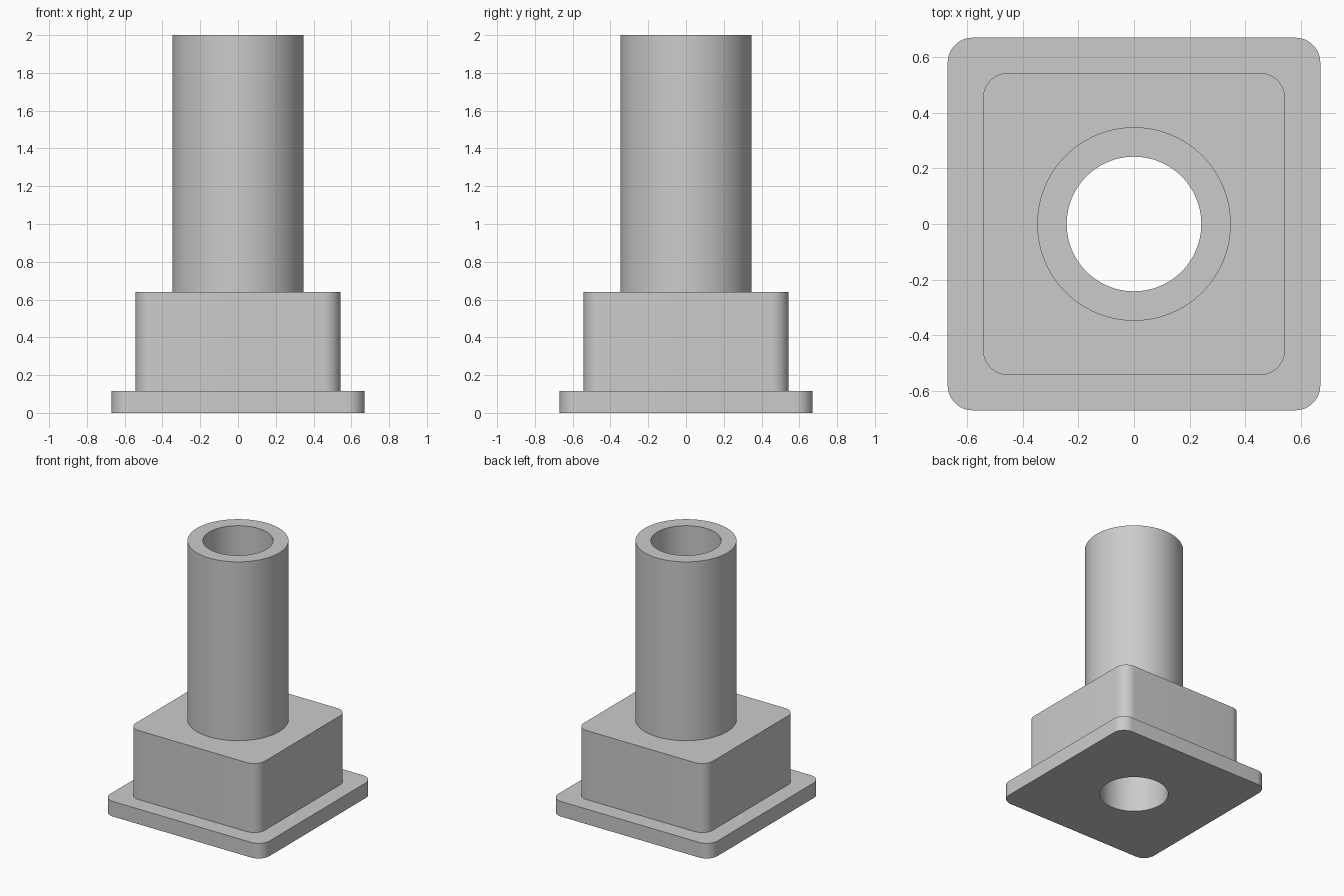
import bpy, bmesh, math

cube = bpy.data.objects.get("Cube")
if cube:
    bpy.data.objects.remove(cube, do_unlink=True)

BORE = 0.242

grey = bpy.data.materials.new("plain grey")
grey.use_nodes = True
colour = (0.6, 0.6, 0.6, 1)
grey.diffuse_color = colour
grey.node_tree.nodes["Principled BSDF"].inputs["Base Color"].default_value = colour


def circle(radius, steps=96):
    return [(radius * math.cos(math.tau * i / steps),
             radius * math.sin(math.tau * i / steps)) for i in range(steps)]


def rounded_square(half, radius, steps=12):
    points = []
    for corner, (sx, sy) in enumerate([(1, 1), (-1, 1), (-1, -1), (1, -1)]):
        for i in range(steps + 1):
            a = (corner + i / steps) * math.pi / 2
            points.append((sx * (half - radius) + radius * math.cos(a),
                           sy * (half - radius) + radius * math.sin(a)))
    return points


def bored_prism(name, outline, bottom, top):
    """Extrude an outline with the round bore running through it."""
    bm = bmesh.new()
    edges = []
    for loop in (outline, circle(BORE)):
        verts = [bm.verts.new((x, y, bottom)) for x, y in loop]
        edges += [bm.edges.new((v, verts[i - 1])) for i, v in enumerate(verts)]
    bmesh.ops.triangle_fill(bm, edges=edges, use_beauty=True, normal=(0, 0, 1))
    extruded = bmesh.ops.extrude_face_region(bm, geom=bm.faces[:], use_keep_orig=True)
    raised = [g for g in extruded["geom"] if isinstance(g, bmesh.types.BMVert)]
    bmesh.ops.translate(bm, verts=raised, vec=(0, 0, top - bottom))
    bmesh.ops.recalc_face_normals(bm, faces=bm.faces[:])
    mesh = bpy.data.meshes.new(name)
    bm.to_mesh(mesh)
    bm.free()
    mesh.materials.append(grey)
    obj = bpy.data.objects.new(name, mesh)
    bpy.context.collection.objects.link(obj)
    bpy.ops.object.select_all(action="DESELECT")
    obj.select_set(True)
    bpy.context.view_layer.objects.active = obj
    bpy.ops.object.shade_smooth_by_angle(angle=math.radians(30))


# Flange, square body and tube, stacked on one axis
bored_prism("base_flange", rounded_square(0.67, 0.09), 0, 0.115)
bored_prism("square_body", rounded_square(0.543, 0.09), 0.115, 0.64)
bored_prism("tube", circle(0.348), 0.64, 2)
